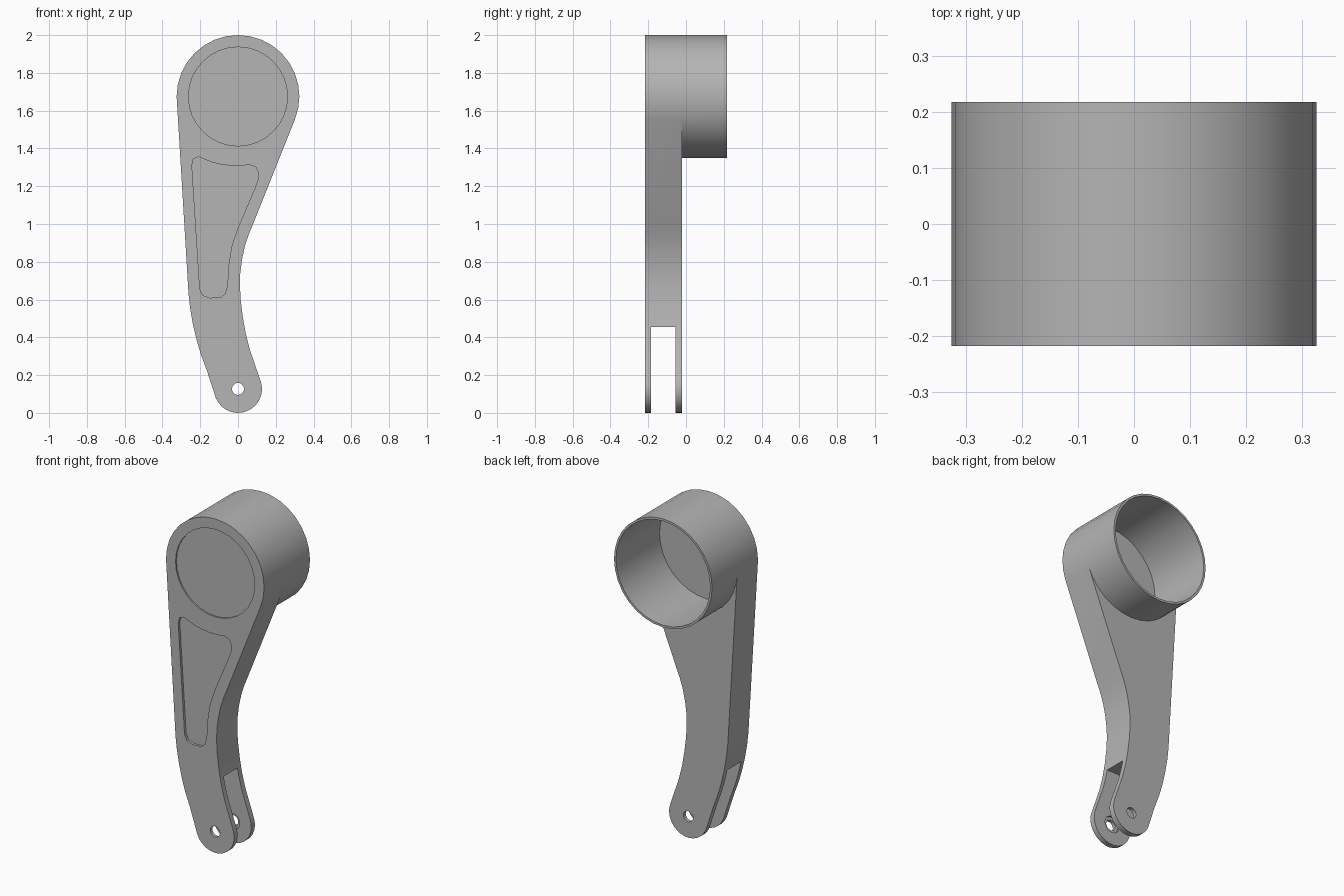
import bpy
import bmesh
from math import cos, sin, radians

if "Cube" in bpy.data.objects:
    bpy.data.objects.remove(bpy.data.objects["Cube"], do_unlink=True)

FRONT, BACK, ARM_BACK = -0.217, 0.217, -0.021
HEAD_Z, HEAD_R = 1.675, 0.325
PIN_Z, PIN_R = 0.127, 0.127

grey = bpy.data.materials.new("plain grey")
grey.use_nodes = True
colour = (0.46, 0.46, 0.46, 1)
grey.diffuse_color = colour
grey.node_tree.nodes["Principled BSDF"].inputs["Base Color"].default_value = colour


def arc(z, r, start, end, steps):
    """Points of an arc centred on x = 0, in the x-z plane."""
    angles = [radians(start + (end - start) * i / steps) for i in range(steps + 1)]
    return [(r * cos(a), z + r * sin(a)) for a in angles]


def circle(z, r, steps=32):
    return arc(z, r, 0, 360, steps)[:-1]


def prism(name, outline, y0, y1):
    """Extrude an x-z outline along y."""
    bm = bmesh.new()
    face = bm.faces.new([bm.verts.new((x, y0, z)) for x, z in outline])
    extruded = bmesh.ops.extrude_face_region(bm, geom=[face])["geom"]
    verts = [v for v in extruded if isinstance(v, bmesh.types.BMVert)]
    bmesh.ops.translate(bm, verts=verts, vec=(0, y1 - y0, 0))
    bmesh.ops.recalc_face_normals(bm, faces=bm.faces)
    mesh = bpy.data.meshes.new(name)
    bm.to_mesh(mesh)
    bm.free()
    mesh.materials.append(grey)
    obj = bpy.data.objects.new(name, mesh)
    bpy.context.collection.objects.link(obj)
    return obj


def combine(target, tool, operation):
    """Apply a boolean and discard the tool."""
    mod = target.modifiers.new("boolean", "BOOLEAN")
    mod.operation, mod.object, mod.solver = operation, tool, "EXACT"
    bpy.context.view_layer.objects.active = target
    bpy.ops.object.modifier_apply(modifier=mod.name)
    bpy.data.objects.remove(tool, do_unlink=True)


# Curved arm: round head, straight left edge, hooked lower end
left_edge = [(-0.262, 0.63), (-0.253, 0.55), (-0.238, 0.465), (-0.219, 0.385),
             (-0.196, 0.308), (-0.165, 0.225)]
right_edge = [(0.09, 0.255), (0.063, 0.334), (0.041, 0.42), (0.026, 0.504),
              (0.014, 0.6), (0.01, 0.68), (0.012, 0.74), (0.021, 0.81),
              (0.036, 0.88), (0.055, 0.94), (0.08, 1.0)]
outline = (arc(HEAD_Z, HEAD_R, -22.5, 180, 18) + left_edge
           + arc(PIN_Z, PIN_R, 202, 382, 14) + right_edge)
arm = prism("arm", outline, FRONT, ARM_BACK)

# Deep open cup on the back of the head
combine(arm, prism("cup", circle(HEAD_Z, HEAD_R), -0.1, BACK), "UNION")
combine(arm, prism("cup_bore", circle(HEAD_Z, 0.312), -0.195, 0.3), "DIFFERENCE")

# Fork slot, pin hole and shallow counterbores inside the fork
slot = [(-0.5, -0.1), (0.5, -0.1), (0.5, 0.455), (-0.5, 0.455)]
combine(arm, prism("fork_slot", slot, -0.185, -0.055), "DIFFERENCE")
combine(arm, prism("pin_hole", circle(PIN_Z, 0.032, 16), -0.4, 0.1), "DIFFERENCE")
combine(arm, prism("counterbore", circle(PIN_Z, 0.05, 16), -0.197, -0.043), "DIFFERENCE")

# Shallow round recess and tapered pocket on the front face
combine(arm, prism("round_recess", circle(HEAD_Z, 0.262), -0.3, FRONT + 0.009), "DIFFERENCE")
pocket = [(-0.244, 1.31), (-0.236, 1.345), (-0.209, 1.355), (-0.175, 1.342),
          (-0.136, 1.326), (-0.085, 1.314), (-0.036, 1.309), (0.02, 1.309),
          (0.063, 1.314), (0.095, 1.3), (0.109, 1.267), (0.104, 1.23),
          (0.089, 1.189), (-0.003, 0.973), (-0.034, 0.88), (-0.05, 0.78),
          (-0.056, 0.676), (-0.067, 0.633), (-0.09, 0.612), (-0.149, 0.609),
          (-0.185, 0.622), (-0.202, 0.655)]
combine(arm, prism("tapered_pocket", pocket, -0.3, FRONT + 0.015), "DIFFERENCE")

# Smooth the curved walls, keep the rims sharp
bpy.ops.object.select_all(action="DESELECT")
arm.select_set(True)
bpy.context.view_layer.objects.active = arm
bpy.ops.object.shade_smooth_by_angle(angle=radians(30))
